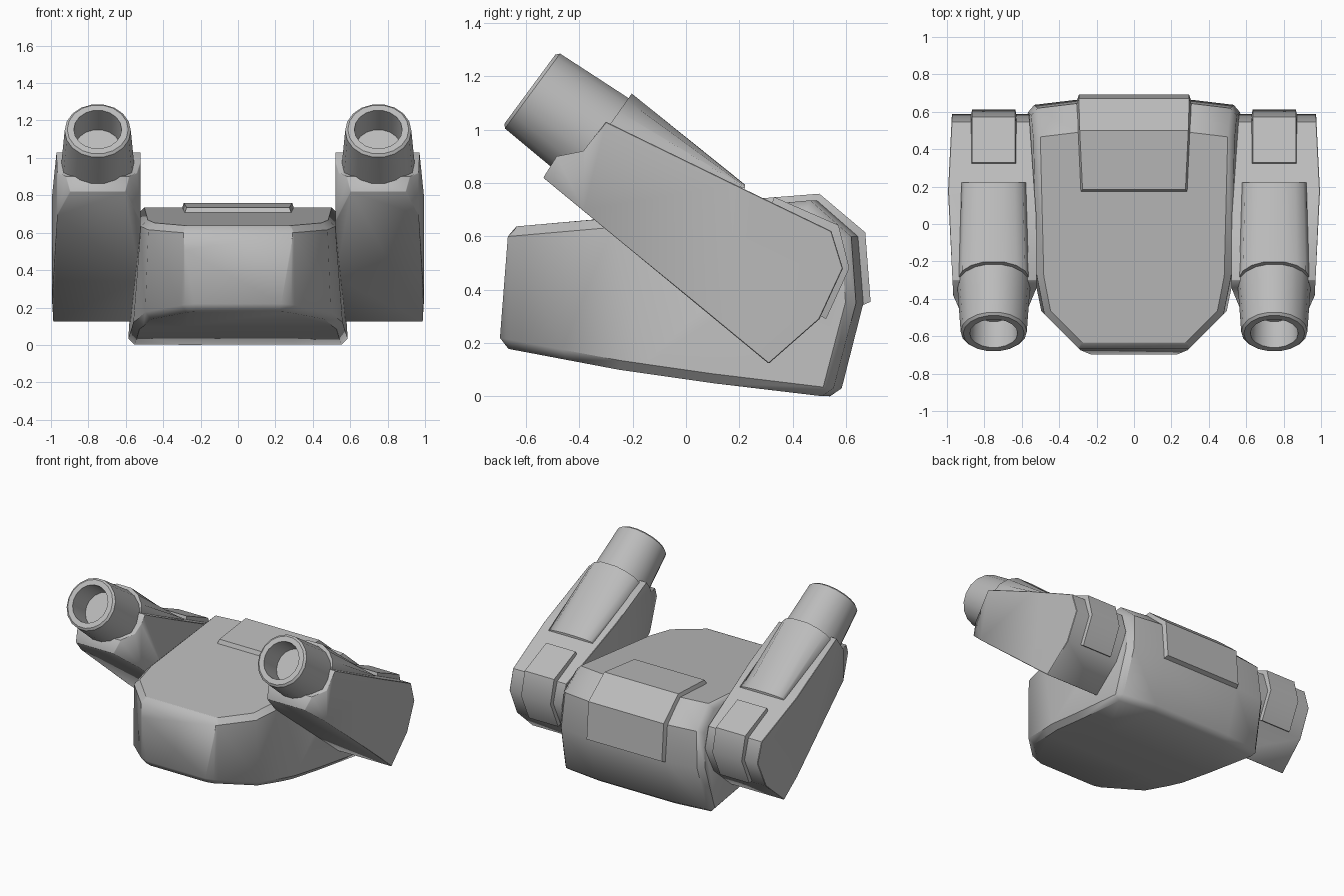
import bpy, bmesh, math
from mathutils import Vector

if "Cube" in bpy.data.objects:
    bpy.data.objects.remove(bpy.data.objects["Cube"])

grey = bpy.data.materials.new("plain_grey")
grey.diffuse_color = (0.5, 0.5, 0.5, 1)
grey.use_nodes = True
grey.node_tree.nodes["Principled BSDF"].inputs["Base Color"].default_value = grey.diffuse_color


def finish(bm, name, mirror=False, angle=42):
    """Turn a bmesh into a shaded object, optionally mirrored left to right."""
    bmesh.ops.recalc_face_normals(bm, faces=bm.faces)
    mesh = bpy.data.meshes.new(name)
    bm.to_mesh(mesh)
    bm.free()
    mesh.materials.append(grey)
    ob = bpy.data.objects.new(name, mesh)
    bpy.context.collection.objects.link(ob)
    bpy.ops.object.select_all(action='DESELECT')
    ob.select_set(True)
    bpy.context.view_layer.objects.active = ob
    bpy.ops.object.shade_smooth_by_angle(angle=math.radians(angle))
    if mirror:
        mod = ob.modifiers.new("mirror", 'MIRROR')
        mod.use_mirror_merge = False
    return ob


def loft(rings, cap=True):
    """Skin closed rings of equal length."""
    bm = bmesh.new()
    vs = [[bm.verts.new(p) for p in r] for r in rings]
    n = len(rings[0])
    for a, b in zip(vs, vs[1:]):
        for i in range(n):
            j = (i + 1) % n
            bm.faces.new((a[i], a[j], b[j], b[i]))
    if cap:
        bm.faces.new(vs[0])
        bm.faces.new(vs[-1])
    return bm


def slab(profile, x0, x1):
    """Extrude a side profile of (y, z) points across x."""
    return loft([[(x, y, z) for y, z in profile] for x in (x0, x1)])


def cut(bm, point, normal):
    """Slice away everything beyond a plane and close the hole."""
    geom = bm.verts[:] + bm.edges[:] + bm.faces[:]
    res = bmesh.ops.bisect_plane(bm, geom=geom, dist=1e-5, plane_co=point,
                                 plane_no=Vector(normal).normalized(), clear_outer=True)
    edges = [e for e in res['geom_cut'] if isinstance(e, bmesh.types.BMEdge)]
    bmesh.ops.edgeloop_fill(bm, edges=edges)


def chamfer(bm, width):
    """Chamfer only the hard rim edges."""
    bmesh.ops.recalc_face_normals(bm, faces=bm.faces)
    edges = [e for e in bm.edges if len(e.link_faces) == 2
             and e.calc_face_angle(0) > math.radians(55)]
    bmesh.ops.bevel(bm, geom=edges, offset=width, segments=1, affect='EDGES',
                    clamp_overlap=True)


def plate(stations, cx):
    """Chamfered plate bent along (base, top, base half width, top half width)."""
    return loft([[(cx - wb, *b), (cx - wt, *t), (cx + wt, *t), (cx + wb, *b)]
                 for b, t, wb, wt in stations])


# central body: side profile trimmed to its plan outline
bm = slab([(-.70, .185), (-.25, .10), (.1, .05), (.575, -.003), (.665, .35),
           (.645, .60), (.49, .735), (-.665, .635)], -.7, .7)
for s in (-1, 1):
    cut(bm, (s * .56, .4, .35), (s, -.03, .07))
    cut(bm, (s * .48, -.48, .6), (s, -.2, .03))
    cut(bm, (s * .48, -.48, .5), (s, -1, 0))
    cut(bm, (s * .285, -.675, .5), (s, -2.4, 0))
for x in (-.3, .3):
    bmesh.ops.bisect_plane(bm, geom=bm.verts[:] + bm.edges[:] + bm.faces[:],
                           plane_co=(x, 0, 0), plane_no=(1, 0, 0))
for v in bm.verts:  # sweep the outer parts of the back forward
    if v.co.y > .3:
        v.co.y -= .12 * max(0, abs(v.co.x) - .3)
chamfer(bm, .035)
finish(bm, "body")

# raised panel wrapping over the back
finish(plate([((.165, .69), (.185, .735), .29, .275),
              ((.48, .715), (.50, .76), .305, .29),
              ((.63, .60), (.672, .615), .31, .295),
              ((.645, .335), (.692, .355), .31, .295)], 0), "back_panel")

# side arms
bm = slab([(-.535, .82), (.31, .123), (.50, .29), (.588, .48), (.545, .62),
           (.25, .762), (-.30, 1.03), (-.385, .92), (-.485, .90)], .52, .995)
cut(bm, (.993, .15, .5), (1, -.05, 0))
cut(bm, (.993, .2, .5), (1, .05, 0))
cut(bm, (.525, .1, .5), (-1, .07, 0))
cut(bm, (.90, -.53, .8), (1, -.45, 0))
cut(bm, (.60, -.53, .8), (-1, -.42, 0))
chamfer(bm, .028)
finish(bm, "arm", True)

# plate bent around the rear of each arm
finish(plate([((.315, .70), (.33, .748), .125, .115),
              ((.53, .60), (.572, .642), .125, .115),
              ((.57, .48), (.612, .48), .125, .115),
              ((.49, .31), (.525, .29), .125, .115)], .75), "arm_rear_plate", True)

# arched wedge rising towards each barrel
arch = [(-1, -.3), (-1, 0), (-.9, .4), (-.65, .75), (-.3, .96),
        (.3, .96), (.65, .75), (.9, .4), (1, 0), (1, -.3)]
finish(loft([[(.75 + .187 * u, -.285 + .085 * v, 1.02 + .12 * v) for u, v in arch],
             [(.75 + .172 * u, .222, .782 + .012 * v) for u, v in arch]]),
       "arm_wedge", True)

# hollow barrels, turned about a tilted axis
N = 18
mouth = Vector((.75, -.585, 1.152))
back = Vector((0, .805, -.593)).normalized()
side = Vector((1, 0, 0))
up = side.cross(back)
rings = []
for r, d in ((.124, .17), (.128, 0), (.163, 0), (.177, .012), (.203, .45)):
    rings.append([mouth + back * d + r * (side * math.cos(a) + up * math.sin(a))
                  for a in (2 * math.pi * i / N for i in range(N))])
finish(loft(rings), "barrel", True, 35)
